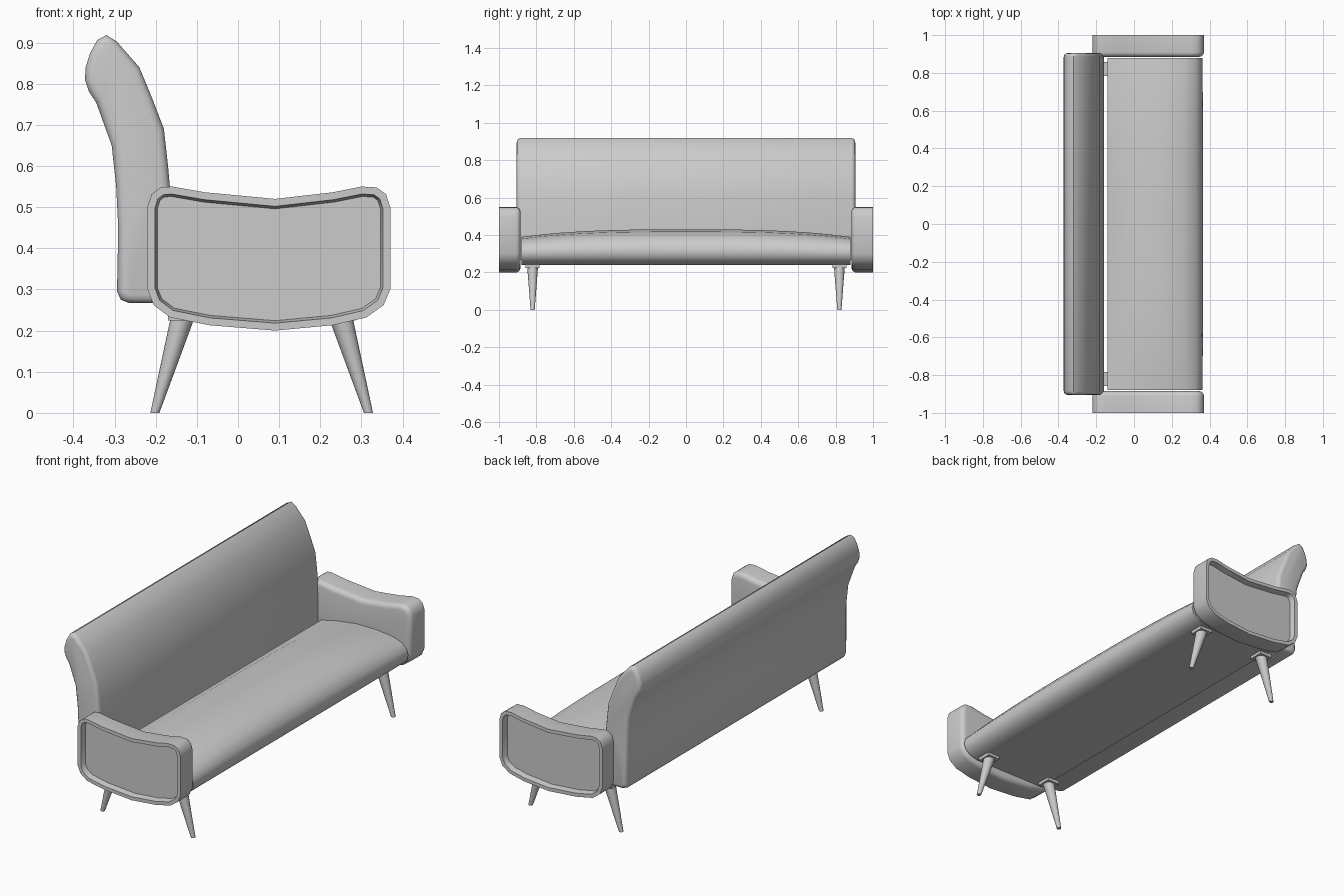
import bpy, bmesh, math
from mathutils import Vector

if "Cube" in bpy.data.objects:
    bpy.data.objects.remove(bpy.data.objects["Cube"])


def finish(name, bm, angle=40):
    bmesh.ops.recalc_face_normals(bm, faces=bm.faces)
    me = bpy.data.meshes.new(name)
    bm.to_mesh(me)
    bm.free()
    ob = bpy.data.objects.new(name, me)
    bpy.context.collection.objects.link(ob)
    bpy.ops.object.select_all(action='DESELECT')
    ob.select_set(True)
    bpy.context.view_layer.objects.active = ob
    bpy.ops.object.shade_smooth_by_angle(angle=math.radians(angle))
    return ob


def loft(rings):
    """Skin closed rings of points and cap both ends; returns bmesh and caps."""
    bm = bmesh.new()
    rows = [[bm.verts.new(p) for p in r] for r in rings]
    n = len(rows[0])
    for a, b in zip(rows, rows[1:]):
        for i in range(n):
            j = (i + 1) % n
            bm.faces.new((a[i], a[j], b[j], b[i]))
    caps = [bm.faces.new(rows[0]), bm.faces.new(rows[-1])]
    bmesh.ops.recalc_face_normals(bm, faces=bm.faces)
    return bm, caps


def section(profile, y):
    return [(x, y, z) for x, z in profile]


# Backrest: scrolled profile run along y, with softened ends
back = [(-0.32, 0.918), (-0.295, 0.903), (-0.24, 0.84), (-0.21, 0.768), (-0.18, 0.69),
        (-0.17, 0.60), (-0.163, 0.52), (-0.16, 0.42), (-0.16, 0.267), (-0.265, 0.267),
        (-0.285, 0.275), (-0.294, 0.295), (-0.291, 0.45), (-0.296, 0.55), (-0.307, 0.65),
        (-0.345, 0.755), (-0.362, 0.78), (-0.372, 0.81), (-0.37, 0.84), (-0.36, 0.873),
        (-0.342, 0.906)]
bm, caps = loft([section(back, y) for y in (-0.905, 0.905)])
edges = list({e for f in caps for e in f.edges})
bmesh.ops.bevel(bm, geom=edges, offset=0.02, segments=3, profile=0.5, affect='EDGES')
finish("backrest", bm, 50)

# Seat: crowned cushion, higher in the middle than at the ends
seat_end = [(-0.14, 0.355), (-0.05, 0.375), (0.06, 0.39), (0.18, 0.39), (0.27, 0.38),
            (0.325, 0.362), (0.352, 0.335), (0.362, 0.305), (0.352, 0.275), (0.325, 0.252),
            (0.28, 0.24), (-0.14, 0.24)]
seat_mid = [(-0.14, 0.355), (-0.07, 0.395), (0.02, 0.42), (0.15, 0.43), (0.26, 0.418),
            (0.325, 0.39), (0.358, 0.35), (0.366, 0.31), (0.354, 0.275), (0.325, 0.252),
            (0.28, 0.24), (-0.14, 0.24)]
rings = []
for k in range(17):
    u = -1 + k / 8
    t = 1 - abs(u) ** 3
    rings.append([(a[0] + (b[0] - a[0]) * t, 0.88 * u, a[1] + (b[1] - a[1]) * t)
                  for a, b in zip(seat_end, seat_mid)])
bm, caps = loft(rings)
finish("seat", bm, 45)

# Arms: saddle-shaped slabs, rounded inside, recessed panel outside
arm = [(-0.16, 0.55), (-0.08, 0.536), (0.09, 0.52), (0.23, 0.536), (0.30, 0.55),
       (0.337, 0.548), (0.36, 0.531), (0.37, 0.50), (0.37, 0.30), (0.354, 0.262),
       (0.312, 0.232), (0.23, 0.213), (0.09, 0.20), (-0.07, 0.213), (-0.165, 0.232),
       (-0.205, 0.262), (-0.22, 0.30), (-0.22, 0.50), (-0.21, 0.531), (-0.188, 0.548)]
for side, s in (("right", -1), ("left", 1)):
    bm, (inner, outer) = loft([section(arm, s * 0.885), section(arm, s * 1.0)])
    bmesh.ops.inset_region(bm, faces=[outer], thickness=0.018, use_even_offset=True)
    bmesh.ops.inset_region(bm, faces=[outer], thickness=0.006, depth=-0.03,
                           use_even_offset=True)
    bmesh.ops.bevel(bm, geom=list(inner.edges), offset=0.025, segments=4,
                    profile=0.5, affect='EDGES')
    finish(side + "_arm", bm, 45)

# Splayed tapered legs with mounting plates
for pos, xt, xb in (("front", 0.25, 0.317), ("back", -0.135, -0.202)):
    for side, y in (("right", -0.82), ("left", 0.82)):
        rings = []
        for f, r in ((0, 0.011), (0.22, 0.015), (1, 0.029)):
            cx = xb + (xt - xb) * f
            rings.append([(cx + r * math.cos(a), y + r * math.sin(a), 0.23 * f)
                          for a in (math.tau * i / 16 for i in range(16))])
        bm, caps = loft(rings)
        finish(f"{pos}_{side}_leg", bm)
        bm = bmesh.new()
        bmesh.ops.create_cube(bm, size=1)
        bmesh.ops.scale(bm, vec=Vector((0.07, 0.075, 0.018)), verts=bm.verts)
        bmesh.ops.translate(bm, vec=Vector((xt, y, 0.234)), verts=bm.verts)
        finish(f"{pos}_{side}_leg_plate", bm)
